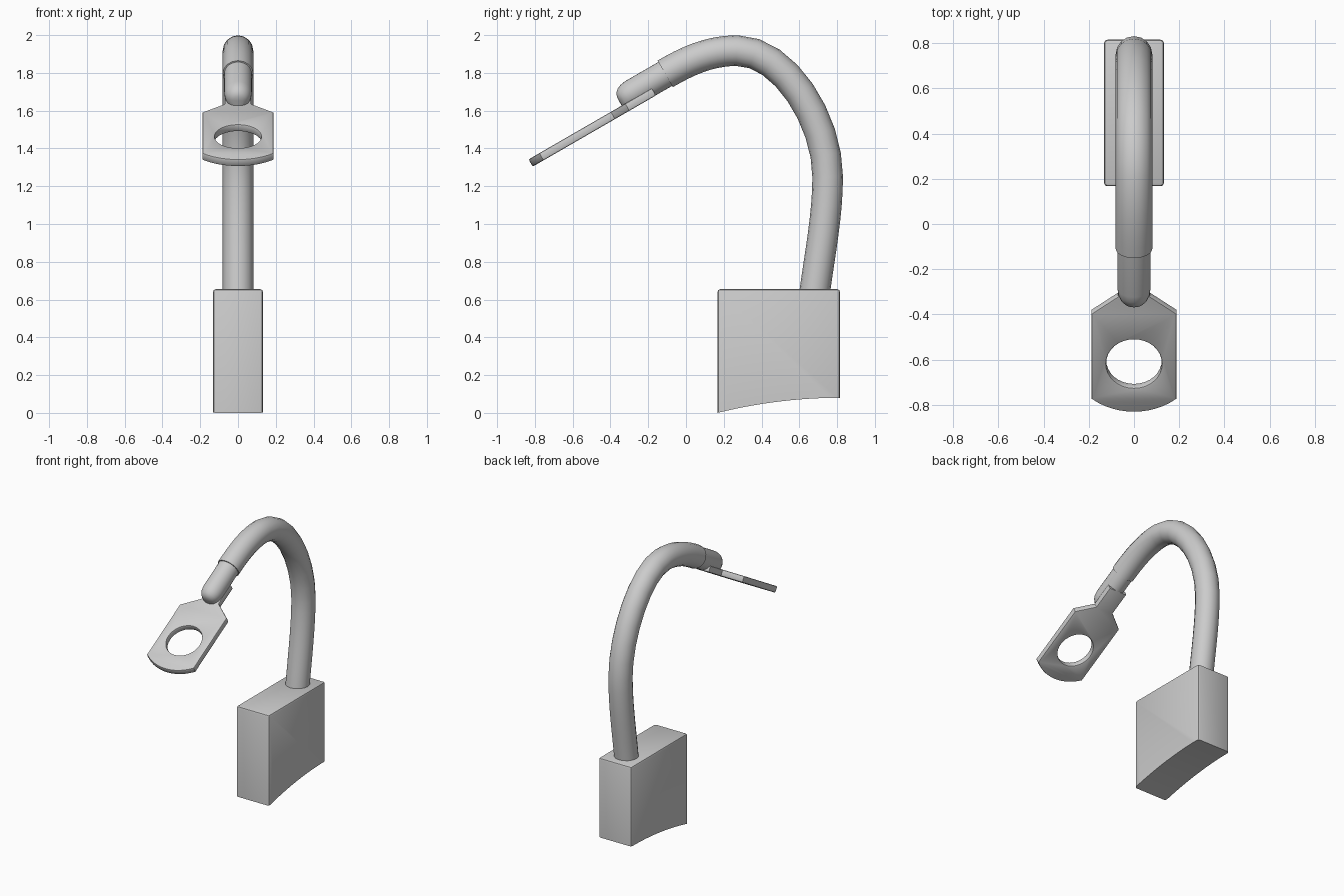
import bpy, bmesh
from math import sin, cos, pi, radians, sqrt
from mathutils import Matrix

if "Cube" in bpy.data.objects:
    bpy.data.objects.remove(bpy.data.objects["Cube"])

TILT = Matrix.Translation((0, -0.0725, 1.73)) @ Matrix.Rotation(radians(30), 4, 'X')


def finish(obj, angle=35):
    bpy.ops.object.select_all(action='DESELECT')
    obj.select_set(True)
    bpy.context.view_layer.objects.active = obj
    if obj.type == 'CURVE':
        bpy.ops.object.convert(target='MESH')
        bm = bmesh.new()
        bm.from_mesh(obj.data)
        bmesh.ops.remove_doubles(bm, verts=bm.verts, dist=0.0001)
        bmesh.ops.recalc_face_normals(bm, faces=bm.faces)
        bm.to_mesh(obj.data)
        bm.free()
    bpy.ops.object.shade_smooth_by_angle(angle=radians(angle))


def from_bmesh(name, bm):
    bmesh.ops.recalc_face_normals(bm, faces=bm.faces)
    me = bpy.data.meshes.new(name)
    bm.to_mesh(me)
    bm.free()
    obj = bpy.data.objects.new(name, me)
    bpy.context.collection.objects.link(obj)
    return obj


def new_curve(name, dims):
    cu = bpy.data.curves.new(name, 'CURVE')
    cu.dimensions = dims
    obj = bpy.data.objects.new(name, cu)
    bpy.context.collection.objects.link(obj)
    return obj, cu


def poly_spline(cu, pts):
    s = cu.splines.new('POLY')
    s.points.add(len(pts) - 1)
    for p, (x, y) in zip(s.points, pts):
        p.co = (x, y, 0, 1)
    s.use_cyclic_u = True


# Brush block: side profile with concave contact face, extruded across x
Y0, Y1, TOP = 0.167, 0.815, 0.655
N = 12
profile = [(Y1, TOP), (Y0, TOP)]
for i in range(N + 1):
    t = i / N
    profile.append((Y0 + (Y1 - Y0) * t, 0.08 * (1 - (1 - t) ** 2)))
bm = bmesh.new()
face = bm.faces.new([bm.verts.new((-0.132, y, z)) for y, z in profile])
ext = bmesh.ops.extrude_face_region(bm, geom=[face])
bmesh.ops.translate(bm, vec=(0.264, 0, 0),
                    verts=[v for v in ext['geom'] if isinstance(v, bmesh.types.BMVert)])
edges = [e for e in bm.edges if max(v.co.z for v in e.verts) > 0.3]
bmesh.ops.bevel(bm, geom=edges, offset=0.014, segments=2, profile=0.5, affect='EDGES')
finish(from_bmesh("brush_block", bm))

# Flexible lead: (point, left handle, right handle) in the y-z plane
wire, cu = new_curve("lead_wire", '3D')
path = [((0.68, 0.63), (0.67, 0.55), (0.71, 0.85)),
        ((0.75, 1.25), (0.75, 1.05), (0.75, 1.55)),
        ((0.27, 1.918), (0.52, 1.918), (0.12, 1.918)),
        ((-0.11, 1.795), (0.0, 1.859), (-0.22, 1.731))]
s = cu.splines.new('BEZIER')
s.bezier_points.add(len(path) - 1)
for bp, (p, l, r) in zip(s.bezier_points, path):
    bp.handle_left_type = bp.handle_right_type = 'FREE'
    bp.co, bp.handle_left, bp.handle_right = (0, *p), (0, *l), (0, *r)
cu.resolution_u = 8
cu.bevel_depth = 0.081
cu.bevel_resolution = 6
cu.use_fill_caps = True
finish(wire, 40)

# Terminal barrel: rings along the tilted axis, rounded over down onto the plate
bm = bmesh.new()
R, SIDES, MID = 0.073, 28, 0.0745
rings = []
for u, r in [(-0.04, R), (0.205, R), (0.235, 0.068), (0.258, 0.058),
             (0.274, 0.043), (0.282, 0.024), (0.284, 0.004)]:
    ring = []
    for k in range(SIDES):
        a = 2 * pi * k / SIDES
        h = r * sin(a) if sin(a) > 0 else R * sin(a)
        ring.append(bm.verts.new((r * cos(a), -u, MID + h)))
    rings.append(ring)
for a, b in zip(rings, rings[1:]):
    for k in range(SIDES):
        j = (k + 1) % SIDES
        bm.faces.new((a[k], a[j], b[j], b[k]))
bm.faces.new(rings[0])
bm.faces.new(rings[-1])
barrel = from_bmesh("terminal_barrel", bm)
barrel.matrix_world = TILT
finish(barrel, 45)

# Terminal plate: flat outline with curved tip and bolt hole
plate, cu = new_curve("terminal_plate", '2D')
W, CORNER, TIP = 0.188, 0.787, 0.853
sag = TIP - CORNER
rad = (W * W + sag * sag) / (2 * sag)
outline = [(0.07, -0.1), (0.07, -0.262), (W, -0.35)]
for i in range(13):
    x = W - 2 * W * i / 12
    outline.append((x, -(TIP - rad + sqrt(rad * rad - x * x))))
outline += [(-W, -0.35), (-0.07, -0.262), (-0.07, -0.1)]
poly_spline(cu, outline)
poly_spline(cu, [(0.123 * cos(2 * pi * k / 32), -0.606 + 0.123 * sin(2 * pi * k / 32))
                 for k in range(32)])
cu.fill_mode = 'BOTH'
cu.extrude = 0.014
cu.bevel_depth = 0.008
cu.bevel_resolution = 1
cu.offset = -0.008
plate.matrix_world = TILT @ Matrix.Translation((0, 0, 0.0225))
finish(plate, 35)
